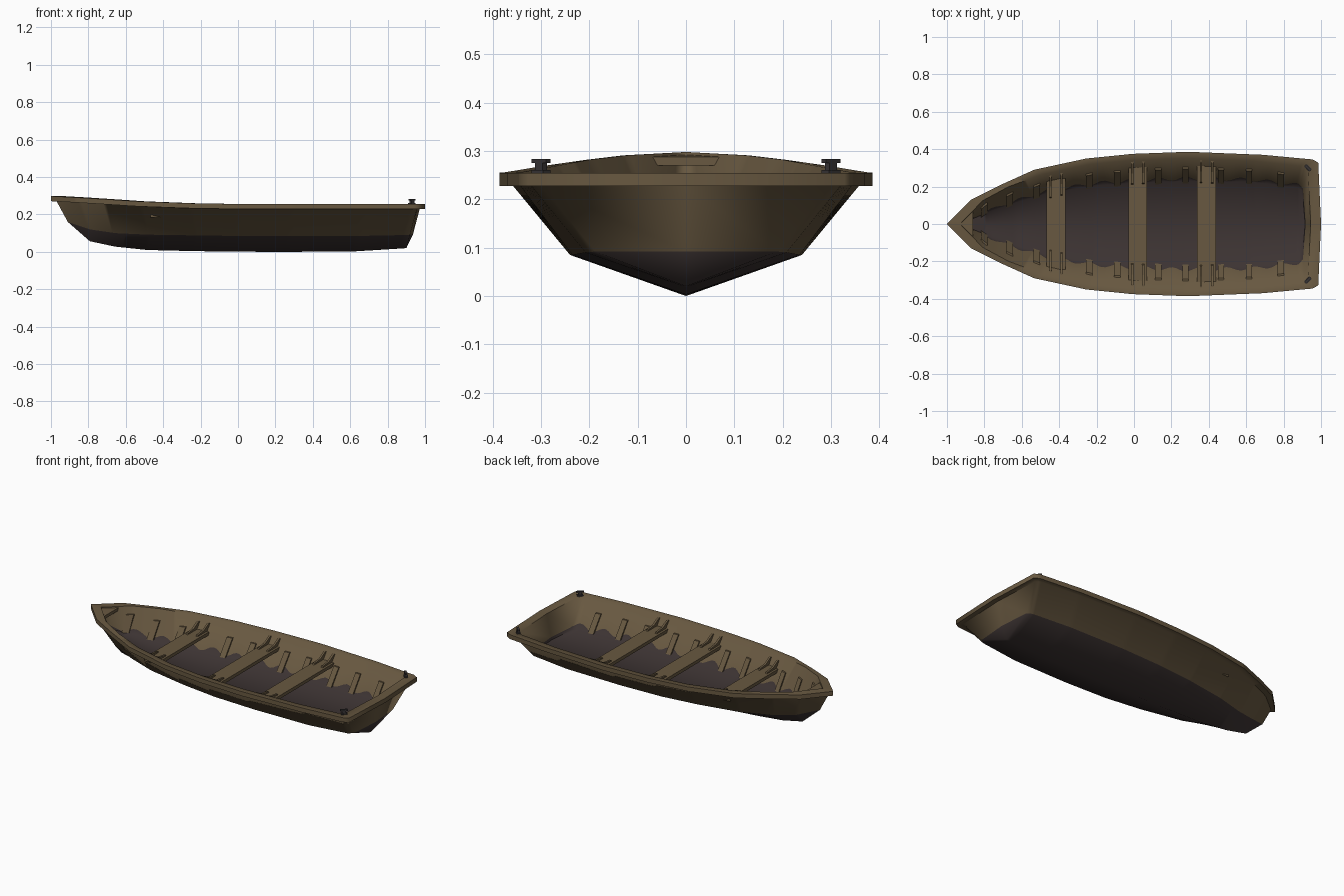
import bpy, bmesh
from math import cos, pi, radians
from mathutils import Vector, Matrix

old = bpy.data.objects.get("Cube")
if old:
    bpy.data.objects.remove(old, do_unlink=True)


def material(name, rgb):
    m = bpy.data.materials.new(name)
    m.use_nodes = True
    m.diffuse_color = (*rgb, 1)
    bsdf = m.node_tree.nodes["Principled BSDF"]
    bsdf.inputs["Base Color"].default_value = (*rgb, 1)
    bsdf.inputs["Roughness"].default_value = 0.8
    return m


WOOD = material("brown wood", (0.138, 0.098, 0.052))
DARK = material("dark bottom", (0.045, 0.033, 0.032))
METAL = material("dark metal", (0.042, 0.037, 0.038))


def finish(name, bm, mats, smooth=False):
    bmesh.ops.recalc_face_normals(bm, faces=bm.faces)
    me = bpy.data.meshes.new(name)
    bm.to_mesh(me)
    bm.free()
    for m in mats:
        me.materials.append(m)
    ob = bpy.data.objects.new(name, me)
    bpy.context.collection.objects.link(ob)
    if smooth:
        bpy.ops.object.select_all(action="DESELECT")
        ob.select_set(True)
        bpy.context.view_layer.objects.active = ob
        bpy.ops.object.shade_smooth_by_angle(angle=radians(62))


def prism(name, points, offset, mat):
    """Extrude a polygon along an offset."""
    bm = bmesh.new()
    face = bm.faces.new([bm.verts.new(p) for p in points])
    new = bmesh.ops.extrude_face_region(bm, geom=[face], use_keep_orig=True)["geom"]
    bmesh.ops.translate(bm, vec=offset, verts=[v for v in new if isinstance(v, bmesh.types.BMVert)])
    finish(name, bm, [mat])


# Hull lines: values at the stations along the length, bow to stern
T = [0, .065, .14, .235, .375, .5, .65, .85, .985, 1]
RAIL_Y = [0, .13, .205, .29, .35, .375, .386, .37, .345, .328]
RAIL_Z = [.298, .291, .282, .27, .26, .256, .255, .255, .255, .255]
TOP_Y = [0, .105, .178, .262, .322, .348, .358, .343, .32, .3]
CHINE_Y = [0, .06, .105, .16, .205, .23, .24, .235, .208, .188]
CHINE_Z = [.16, .12, .1, .092, .088, .085, .085, .085, .09, .092]
KEEL_Z = [.16, .057, .028, .01, .004, .001, 0, .003, .018, .02]
INNER_Y = [0, .125, .2, .265, .32, .342, .351, .336, .308, .288]
FLOOR_Y = [.02, .07, .115, .165, .205, .22, .23, .225, .195, .178]
FLOOR_Z = [.17, .15, .125, .11, .1, .1, .1, .1, .1, .1]
RAIL_H = .027
BULGE = .015


def at(values, t):
    t = min(max(t, 0), 1)
    for i in range(len(T) - 1):
        if t <= T[i + 1]:
            f = (t - T[i]) / (T[i + 1] - T[i])
            return values[i] + f * (values[i + 1] - values[i])


def lerp(a, b, t):
    return a + (b - a) * t


def inner_edge(t):
    return Vector((lerp(-.93, .93, t), at(INNER_Y, t), at(RAIL_Z, t)))


def floor_edge(t):
    return Vector((lerp(-.88, .9, t), at(FLOOR_Y, t), at(FLOOR_Z, t)))


def section(t):
    """Half cross-section, keel round to the middle of the floor."""
    rz = at(RAIL_Z, t)
    inner, floor = inner_edge(t), floor_edge(t)
    scallop = floor.lerp(inner, .03 + .17 * cos(pi * (floor.x - .13) / .146) ** 2)
    rail_x = lerp(-1, 1 - BULGE, t)
    return [
        Vector((lerp(-.91, .9, t), 0, at(KEEL_Z, t))),
        Vector((lerp(-.91, .92, t), at(CHINE_Y, t), at(CHINE_Z, t))),
        Vector((lerp(-.97, .956, t), at(TOP_Y, t), rz - RAIL_H)),
        Vector((rail_x, at(RAIL_Y, t), rz - RAIL_H)),
        Vector((rail_x, at(RAIL_Y, t), rz)),
        inner, scallop, floor,
        Vector((floor.x, 0, floor.z)),
    ]


# Hull: loft both sides, then close bow and transom band by band
FLIP = Matrix.Diagonal((1, -1, 1))
DARK_BANDS = (0, 6, 7)
stations = sorted(set(T + [i / 100 for i in range(101)]))
bm = bmesh.new()
left = [[bm.verts.new(p) for p in section(t)] for t in stations]
right = [[bm.verts.new(FLIP @ v.co) for v in row] for row in left]


def loft(a, b):
    for band in range(len(a) - 1):
        face = bm.faces.new((a[band], a[band + 1], b[band + 1], b[band]))
        face.material_index = 1 if band in DARK_BANDS else 0


for side in (left, right):
    for a, b in zip(side, side[1:]):
        loft(a, b)
for end, bulge in ((0, 0), (-1, BULGE)):
    middle = [bm.verts.new((v.co.x + (bulge if v.co.y > 0 else 0), 0, v.co.z)) for v in left[end]]
    loft(left[end], middle)
    loft(middle, right[end])
bmesh.ops.remove_doubles(bm, verts=bm.verts, dist=1e-5)
bmesh.ops.dissolve_degenerate(bm, edges=bm.edges, dist=1e-6)
finish("hull", bm, [WOOD, DARK], True)


def wall(x, z):
    """Half width of the inside wall."""
    f = .5
    for _ in range(4):
        t = (x + lerp(.88, .93, f)) / lerp(1.78, 1.86, f)
        f = (z - at(FLOOR_Z, t)) / (at(RAIL_Z, t) - at(FLOOR_Z, t))
    return lerp(at(FLOOR_Y, t), at(INNER_Y, t), f)


# Bow deck
prism("bow_deck", [(-.975, 0, .295), (-.86, .098, .288), (-.86, -.098, .288)], (0, 0, -.018), WOOD)

# Seats with a pair of knees at each end
SEAT_Z = .205
SIDES = ((1, "left"), (-1, "right"))
for n, sx in enumerate((-.417, .02, .388)):
    w = wall(sx, SEAT_Z) + .004
    prism(f"seat_{n + 1}",
          [(sx - .05, -w, SEAT_Z), (sx + .05, -w, SEAT_Z), (sx + .05, w, SEAT_Z), (sx - .05, w, SEAT_Z)],
          (0, 0, -.02), WOOD)
    for s, side in SIDES:
        for k, dx in enumerate((-.03, .03)):
            kx = sx + dx - .006
            low, high = wall(kx, SEAT_Z), wall(kx, .245)
            outline = [(low - .09, SEAT_Z), (low - .085, SEAT_Z + .008), (low - .03, SEAT_Z + .014),
                       (high - .012, .245), (high + .004, .245), (low + .004, SEAT_Z)]
            prism(f"seat_{n + 1}_knee_{side}_{k + 1}",
                  [(kx, s * y, z) for y, z in outline], (.012, 0, 0), WOOD)

# Ribs up the inside walls, following the taper of the hull
for n, rx in enumerate((-.8, -.665, -.52, -.24, -.09, .13, .275, .465, .615, .785)):
    x0, x1 = rx - .017, rx + .017
    z0 = at(FLOOR_Z, (rx + .88) / 1.78)
    z1 = z0 + .095
    y0, y1 = wall(x0, z0), wall(x0, z1)
    shift = wall(x1, z0 + .05) - wall(x0, z0 + .05)
    outline = [(y0 - .012, z0), (y1 - .01, z1), (y1 + .003, z1), (y0 + .003, z0)]
    for s, side in SIDES:
        prism(f"rib_{side}_{n + 1}", [(x0, s * y, z) for y, z in outline], (x1 - x0, s * shift, 0), WOOD)

# Mooring cleats on the stern corners
for s, side in SIDES:
    bm = bmesh.new()
    for size, z in (((.034, .022, .008), .257), ((.022, .014, .018), .267), ((.042, .013, .008), .279)):
        bmesh.ops.create_cube(bm, size=1, matrix=Matrix.Translation((0, 0, z)) @ Matrix.Diagonal((*size, 1)))
    bmesh.ops.transform(bm, verts=bm.verts,
                        matrix=Matrix.Translation((.93, s * .3, 0)) @ Matrix.Rotation(radians(-45 * s), 4, "Z"))
    finish("cleat_" + side, bm, [METAL])
